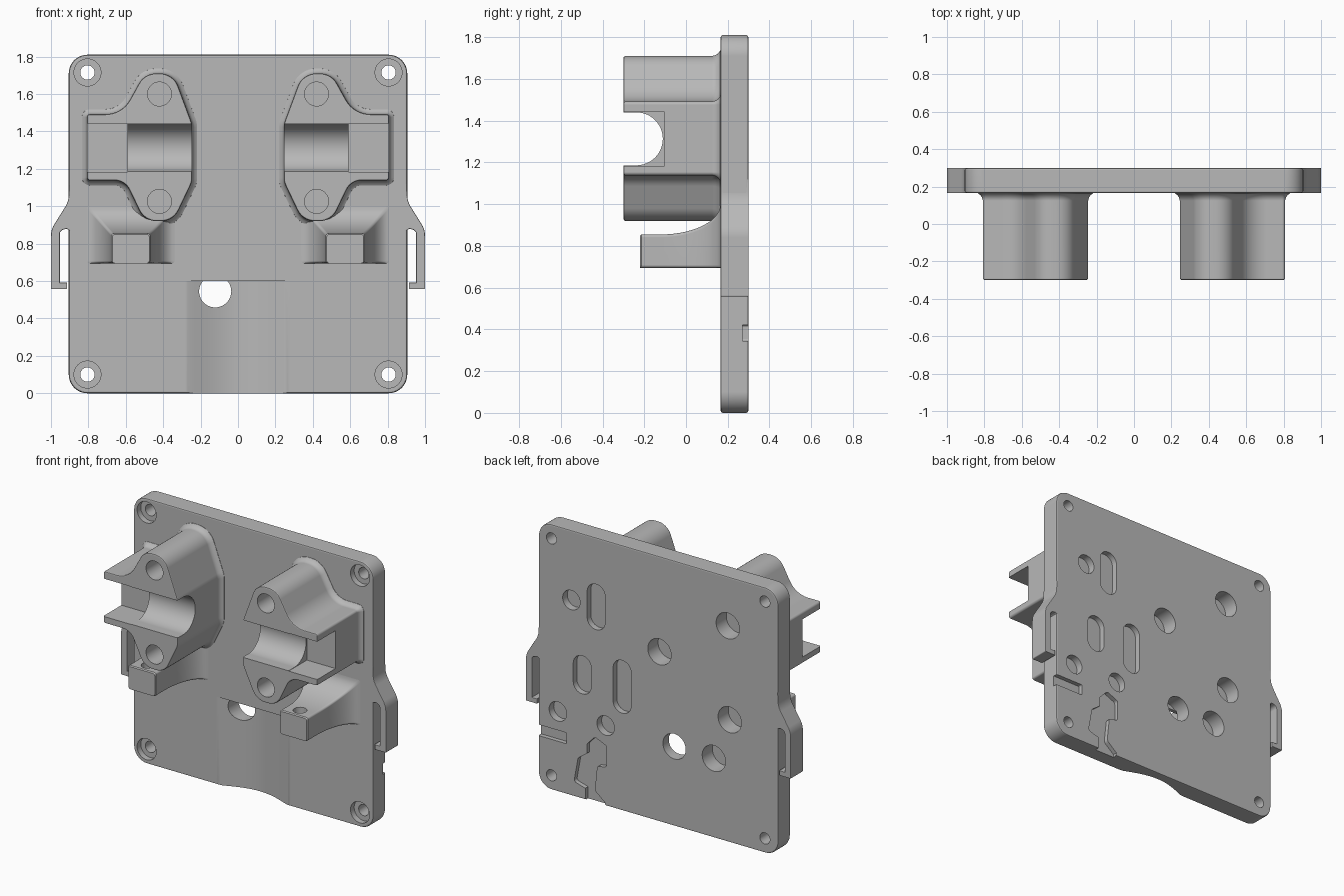
import bpy, bmesh, math
from mathutils import Vector

if "Cube" in bpy.data.objects:
    bpy.data.objects.remove(bpy.data.objects["Cube"])

grey = bpy.data.materials.new("grey_plastic")
grey.diffuse_color = (0.48, 0.48, 0.48, 1)
grey.use_nodes = True
grey.node_tree.nodes["Principled BSDF"].inputs["Base Color"].default_value = grey.diffuse_color

# Axis maps: outline (u, v) swept along w
FRONT = lambda u, v, w: (u, w, v)
TOP = lambda u, v, w: (u, v, w)
SIDE = lambda u, v, w: (w, u, v)
Y0, Y1 = 0.165, 0.30           # plate front and back


def rounded(pts, n=8):
    """Polygon of (u, v, radius) with filleted corners."""
    out = []
    for i, (u, v, r) in enumerate(pts):
        p = Vector((u, v))
        if r <= 0:
            out.append(p)
            continue
        a = (Vector(pts[i - 1][:2]) - p).normalized()
        b = (Vector(pts[(i + 1) % len(pts)][:2]) - p).normalized()
        half = a.angle(b) / 2
        c = p + (a + b).normalized() * (r / math.sin(half))
        d = r / math.tan(half)
        s, e = p + a * d - c, p + b * d - c
        sweep = s.angle_signed(e)
        for k in range(n + 1):
            t = -sweep * k / n
            out.append(c + Vector((s.x * math.cos(t) - s.y * math.sin(t),
                                   s.x * math.sin(t) + s.y * math.cos(t))))
    return out


def rect(u0, u1, v0, v1, r=0.0, n=8):
    return rounded([(u0, v0, r), (u1, v0, r), (u1, v1, r), (u0, v1, r)], n)


def circle(u, v, r, n=40):
    return [Vector((u + r * math.cos(2 * math.pi * k / n),
                    v + r * math.sin(2 * math.pi * k / n))) for k in range(n)]


def grow(outline, d):
    """Offset a counter-clockwise outline outward by d."""
    res, n = [], len(outline)
    for i, p in enumerate(outline):
        e = (p - outline[i - 1]).normalized()
        f = (outline[(i + 1) % n] - p).normalized()
        na, nb = Vector((e.y, -e.x)), Vector((f.y, -f.x))
        m = (na + nb).normalized()
        res.append(p + m * (d / max(0.5, m.dot(na))))
    return res


def loft(name, rings, axes=FRONT):
    """Closed skin through (w, outline) rings."""
    bm = bmesh.new()
    loops = [[bm.verts.new(axes(p[0], p[1], w)) for p in o] for w, o in rings]
    n = len(loops[0])
    for a, b in zip(loops, loops[1:]):
        for i in range(n):
            j = (i + 1) % n
            bm.faces.new((a[i], a[j], b[j], b[i]))
    bm.faces.new(list(reversed(loops[0])))
    bm.faces.new(loops[-1])
    if bm.calc_volume(signed=True) < 0:
        bmesh.ops.reverse_faces(bm, faces=bm.faces[:])
    me = bpy.data.meshes.new(name)
    bm.to_mesh(me)
    bm.free()
    me.materials.append(grey)
    ob = bpy.data.objects.new(name, me)
    bpy.context.collection.objects.link(ob)
    return ob


def prism(name, outline, w0, w1, axes=FRONT):
    return loft(name, [(w0, outline), (w1, outline)], axes)


def soft_slab(name, outline, b=0.012):
    """Plate-thick slab with eased edges."""
    return loft(name, [(Y0, grow(outline, -b)), (Y0 + b * .3, grow(outline, -b * .3)),
                       (Y0 + b, outline), (Y1 - b, outline),
                       (Y1 - b * .3, grow(outline, -b * .3)), (Y1, grow(outline, -b))])


def cut(ob, cutters):
    for c in cutters:
        m = ob.modifiers.new("cut", "BOOLEAN")
        m.operation, m.solver, m.object = "DIFFERENCE", "EXACT", c
        bpy.context.view_layer.update()
        bpy.context.view_layer.objects.active = ob
        bpy.ops.object.modifier_apply(modifier=m.name)
        bpy.data.objects.remove(c)


def flip(pts, s):
    """Mirror a corner list in u, keeping it counter-clockwise."""
    return pts if s > 0 else [(-p[0], *p[1:]) for p in reversed(pts)]


# Base plate
plate = soft_slab("base_plate", rect(-0.905, 0.905, 0, 1.81, 0.1, 10))
cutters = []
# Counterbored corner screw holes
for x in (-0.805, 0.805):
    for z in (0.1, 1.715):
        c = circle(x, z, 0.038)
        big = grow(c, 0.034)
        cutters.append(loft("screw_cut", [(0.1, big), (0.205, big), (0.205, c), (0.4, c)]))
# Curved relief on the lower front, blending softly into the face
arc = [Vector((x, Y0 - 0.001 + 0.075 * (1 - (x / 0.285) ** 2) ** 1.4))
       for x in [0.285 - 0.57 * k / 36 for k in range(37)]]
cutters.append(prism("relief_cut", [Vector((-0.285, 0.1)), Vector((0.285, 0.1))] + arc,
                     -0.1, 0.6, TOP))
# Round pockets in the back
for x, z, r, y in ((-0.525, 1.475, 0.088, 0.19), (-0.54, 0.838, 0.088, 0.19),
                   (-0.42, 0.543, 0.088, 0.19), (-0.01, 1.16, 0.088, 0.19),
                   (-0.122, 0.545, 0.086, 0.19), (0.655, 1.335, 0.066, 0.25),
                   (0.757, 0.548, 0.066, 0.25), (0.396, 0.548, 0.066, 0.25)):
    cutters.append(prism("pocket_cut", circle(x, z, r), y, 0.4))
# Long pockets in the back
for x, z, h in ((0.468, 1.338, 0.155), (0.573, 0.847, 0.13), (0.272, 0.846, 0.18)):
    cutters.append(prism("slot_cut", rect(x - .068, x + .068, z - h, z + h, 0.067), 0.26, 0.4))
# Edge notch and zigzag channel in the back
cutters.append(prism("notch_cut", rect(0.69, 1.0, 0.345, 0.42, 0.01), 0.27, 0.4))
zigzag = [(0.40, -0.05, 0), (0.55, -0.05, 0), (0.55, 0.08, 0), (0.635, 0.104, .02),
          (0.605, 0.27, .02), (0.538, 0.32, .01), (0.538, 0.384, .01), (0.478, 0.448, .02),
          (0.389, 0.41, .02), (0.389, 0.265, .02), (0.46, 0.255, .02), (0.478, 0.084, .03),
          (0.40, 0.02, 0)]
cutters.append(prism("channel_cut", rounded(zigzag, 4), 0.27, 0.4))
cut(plate, cutters)

HOOK = [(0.885, 0.86, 0), (0.915, 0.88, 0.02), (0.953, 0.87, 0.025), (0.953, 0.592, 0),
        (0.914, 0.592, 0), (0.914, 0.557, 0.006), (1.0, 0.557, 0.006),
        (1.0, 0.875, 0.12), (0.906, 1.025, 0.13), (0.902, 1.12, 0), (0.885, 1.12, 0)]
MOUNT = [(0.245, 1.44, 0.1), (0.245, 1.13, 0.1), (0.345, 0.92, 0.105), (0.50, 0.92, 0.105),
         (0.605, 1.138, 0.09), (0.808, 1.138, 0.016), (0.808, 1.492, 0.016),
         (0.62, 1.492, 0.15), (0.50, 1.71, 0.105), (0.345, 1.71, 0.105)]

for s, side in ((-1, "left"), (1, "right")):
    # Side hook
    soft_slab(side + "_hook", rounded(flip(HOOK, s), 6), 0.005)

    # Clamp mount with a flared foot
    o = rounded(flip(MOUNT, s), 8)
    mount = loft(side + "_clamp_mount",
                 [(y, grow(o, d)) for y, d in ((0.18, 0.028), (0.163, 0.026), (0.154, 0.012),
                                               (0.14, 0.004), (0.125, 0), (-0.29, 0),
                                               (-0.297, -0.003), (-0.3, -0.01))])
    # Rod cradle, open outer channel and two bolt holes
    cradle = ([Vector((-0.4, 1.44)), Vector((-0.4, 1.186))] +
              [Vector((-0.238 + 0.127 * math.cos(a), 1.313 + 0.127 * math.sin(a)))
               for a in [-math.pi / 2 + math.pi * k / 24 for k in range(25)]])
    outer = sorted((s * 0.592, s * 0.9))
    cuts = [prism("cradle_cut", cradle, *sorted((s * 0.1, s * 0.7)), SIDE),
            prism("outer_cut", rect(*outer, 1.184, 1.442), -0.45, -0.103)]
    cuts += [prism("bolt_cut", circle(s * 0.42, z, 0.064), -0.4, -0.1) for z in (1.6, 1.026)]
    cut(mount, cuts)

    # Tie bracket sweeping out into the plate
    rings = []
    steps = [(-0.22, 0.099, 0.849), (-0.213, 0.105, 0.855), (-0.12, 0.105, 0.855)]
    for k in range(1, 15):
        a = math.pi / 2 * k / 14
        f = 1 - math.cos(a)
        steps.append((-0.12 + 0.285 * math.sin(a), 0.105 + 0.13 * f, 0.855 + 0.145 * f))
    steps.append((0.18, 0.235, 1.0))
    for y, h, top in steps:
        rings.append((y, rect(s * 0.573 - h, s * 0.573 + h, 0.695, top, 0.014, 4)))
    bracket = loft(side + "_tie_bracket", rings)
    cut(bracket, [prism("tie_cut", circle(s * 0.573, -0.15, 0.043), 0.77, 1.1, TOP)])

# Smooth shading with sharp edges kept and flat faces left flat
for ob in bpy.context.scene.objects:
    ob.select_set(True)
bpy.context.view_layer.objects.active = plate
bpy.ops.object.shade_smooth_by_angle(angle=math.radians(35))
for ob in bpy.context.scene.objects:
    m = ob.modifiers.new("flat_faces", "WEIGHTED_NORMAL")
    m.weight, m.keep_sharp = 100, True
